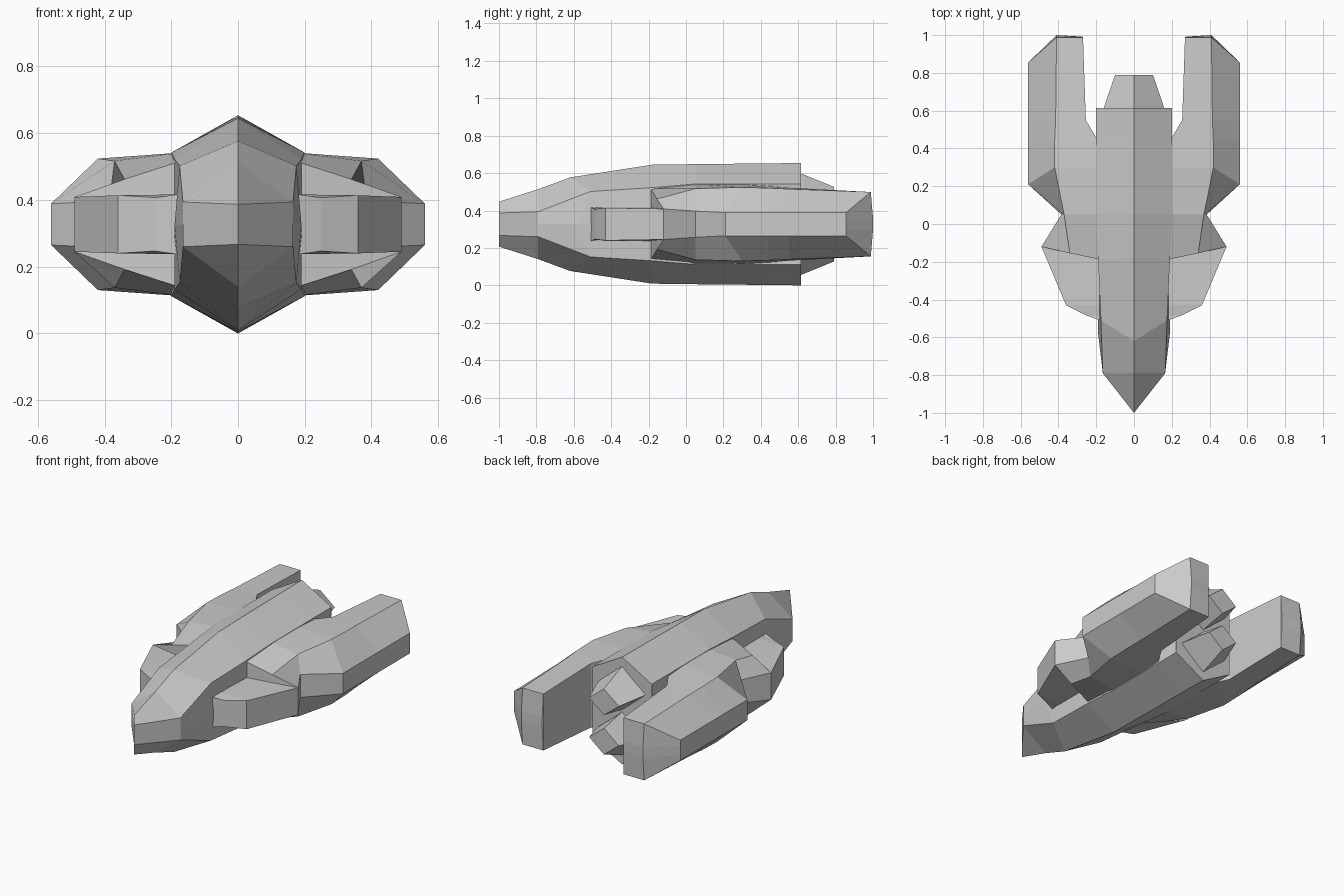
import bpy, bmesh
from mathutils import Matrix

if "Cube" in bpy.data.objects:
    bpy.data.objects.remove(bpy.data.objects["Cube"])

MID = 0.327  # height of the horizontal symmetry plane


def loft(name, sections, closed):
    """Skin upper half-sections (x, y, height over MID), mirrored in z and x."""
    bm = bmesh.new()
    for side in (1, -1):
        rings = []
        for s in sections:
            pts = s + [(x, y, -h) for x, y, h in reversed(s)]
            rings.append([bm.verts.new((side * x, y, MID + h)) for x, y, h in pts])
        n = len(rings[0])
        for a, b in zip(rings, rings[1:]):
            for i in range(n if closed else n - 1):
                j = (i + 1) % n
                bm.faces.new((a[i], a[j], b[j], b[i]))
        # end caps as strips between the upper and lower halves
        for r in (rings[0], rings[-1]):
            for i in range(n // 2 - 1):
                bm.faces.new((r[i], r[i + 1], r[n - 2 - i], r[n - 1 - i]))
    bmesh.ops.remove_doubles(bm, verts=bm.verts[:], dist=0.0005)
    bmesh.ops.dissolve_degenerate(bm, edges=bm.edges[:], dist=0.0005)
    bmesh.ops.recalc_face_normals(bm, faces=bm.faces[:])
    me = bpy.data.meshes.new(name)
    bm.to_mesh(me)
    bm.free()
    ob = bpy.data.objects.new(name, me)
    bpy.context.collection.objects.link(ob)
    return ob


# Central hull: ridge, shoulder edge and side line from nose to stern
loft("hull", [
    [(0, -1, .12), (0, -1, .06), (0, -1, 0)],
    [(0, -.79, .187), (.165, -.79, .067), (.165, -.79, 0)],
    [(0, -.62, .25), (.175, -.51, .175), (.19, -.58, 0)],
    [(0, -.18, .318), (.19, -.19, .195), (.19, -.19, 0)],
    [(0, .05, .321), (.2, .05, .215), (.2, .05, 0)],
    [(0, .44, .325), (.2, .44, .215), (.2, .44, 0)],
    [(0, .615, .327), (.2, .615, .215), (.16, .615, 0)],
], False)

# Shoulders running back through the waist into the long side nacelles
loft("nacelles", [
    [(.17, -.19, .19), (.34, -.155, .135), (.49, -.12, .082)],
    [(.17, .05, .215), (.37, .05, .19), (.385, .05, .07)],
    [(.17, .3, .215), (.42, .30, .197), (.56, .21, .062)],
    [(.19, .44, .205), (.42, .44, .193), (.56, .44, .062)],
    [(.255, .55, .195), (.415, .55, .188), (.56, .55, .062)],
    [(.27, .988, .172), (.41, .988, .172), (.56, .855, .062)],
    [(.275, .992, .03), (.41, 1.0, .03), (.555, .86, .03)],
], True)

# Low cheek blocks in front of the shoulders
loft("cheeks", [
    [(.14, -.53, .09), (.18, -.51, .09)],
    [(.14, -.49, .09), (.25, -.485, .08)],
    [(.14, -.43, .09), (.36, -.43, .087)],
    [(.14, -.19, .09), (.49, -.12, .082)],
], True)

# Two diamond-shaped exhaust nozzles, one above the other
for s, label in ((1, "upper"), (-1, "lower")):
    rings = []
    bm = bmesh.new()
    for y, w, hi, lo in ((.58, .165, .285, 0.0), (.63, .155, .265, .01), (.79, .1, .2, .04)):
        m = (hi + lo) / 2
        rings.append([bm.verts.new((x, y, MID + s * h))
                      for x, h in ((0, hi), (w, m), (0, lo), (-w, m))])
    for a, b in zip(rings, rings[1:]):
        for i in range(4):
            j = (i + 1) % 4
            bm.faces.new((a[i], a[j], b[j], b[i]))
    bm.faces.new(rings[0])
    bm.faces.new(rings[-1])
    bmesh.ops.recalc_face_normals(bm, faces=bm.faces[:])
    me = bpy.data.meshes.new(label + "_nozzle")
    bm.to_mesh(me)
    bm.free()
    bpy.context.collection.objects.link(bpy.data.objects.new(label + "_nozzle", me))
